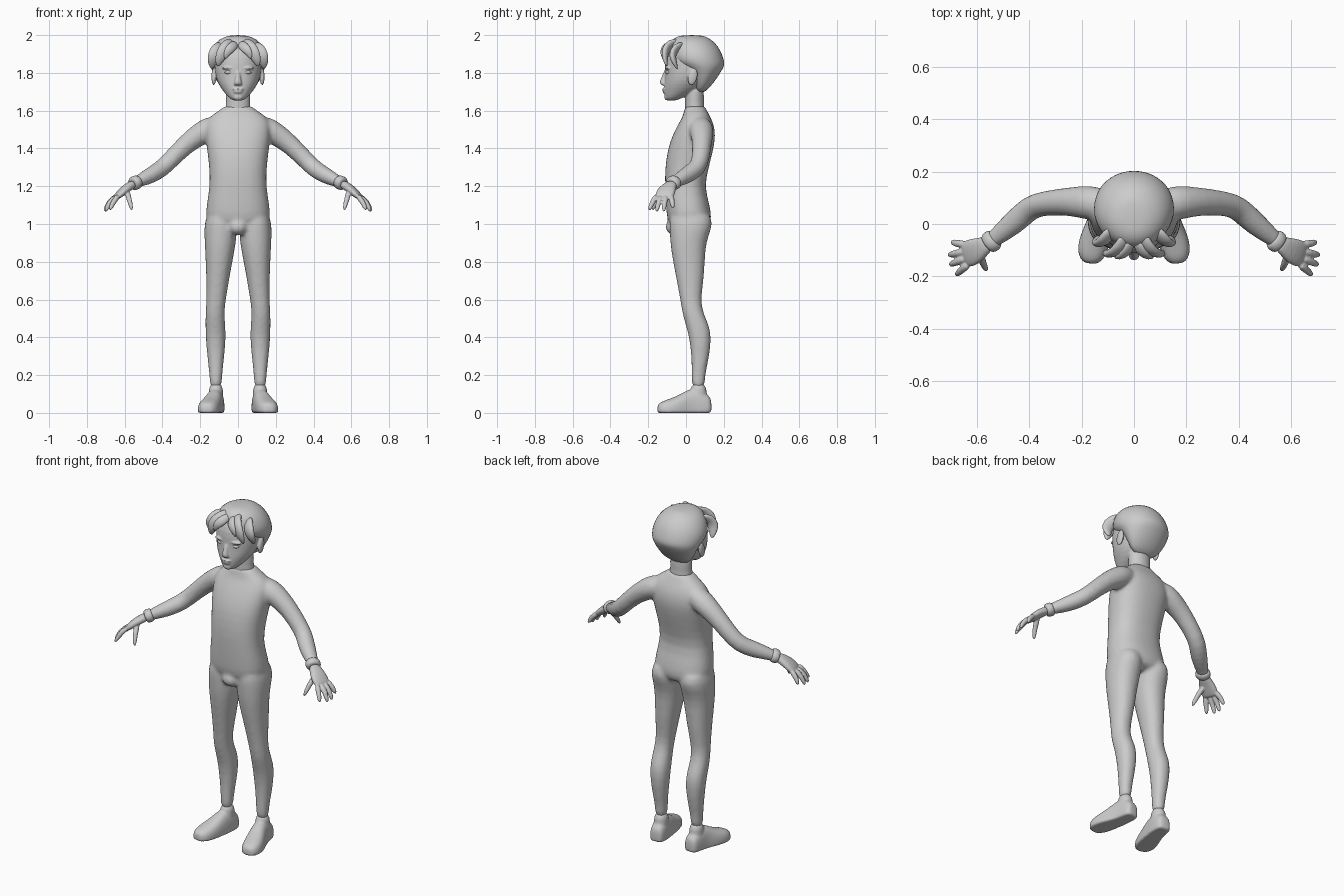
import bpy, bmesh, math
from mathutils import Vector, Matrix


def loft(bm, rings, side=None, n=16, e=2.0, mirror=False, floor=None):
    """Closed tube through rings (x, y, z, a, b); horizontal rings if side is None."""
    pts = [Vector(r[:3]) for r in rings]
    for s in ((1, -1) if mirror else (1,)):
        loops = []
        for i, r in enumerate(rings):
            if side is None:
                u, v = Vector((1, 0, 0)), Vector((0, 1, 0))
            else:
                t = (pts[min(i + 1, len(pts) - 1)] - pts[max(i - 1, 0)]).normalized()
                u = Vector(side)
                u = (u - t * u.dot(t)).normalized()
                v = t.cross(u)
            loop = []
            for k in range(n):
                c, d = (f(2 * math.pi * (k + .5) / n) for f in (math.cos, math.sin))
                c, d = (math.copysign(abs(q) ** (2 / e), q) * 1.02 for q in (c, d))
                p = pts[i] + u * c * r[3] + v * d * r[4]
                if floor is not None:
                    p.z = max(p.z, floor)
                loop.append(bm.verts.new((p.x * s, p.y, p.z)))
            loops.append(loop)
        for a, b in zip(loops, loops[1:]):
            for k in range(n):
                bm.faces.new((a[k], a[(k + 1) % n], b[(k + 1) % n], b[k]))
        bm.faces.new(loops[0])
        bm.faces.new(loops[-1])


def ball(bm, loc, size, mirror=False, tilt=0):
    for s in ((1, -1) if mirror else (1,)):
        m = (Matrix.Translation((loc[0] * s, loc[1], loc[2]))
             @ Matrix.Rotation(tilt, 4, 'X') @ Matrix.Diagonal((*size, 1)))
        bmesh.ops.create_uvsphere(bm, u_segments=16, v_segments=10, radius=1, matrix=m)


def span(rows):
    """Rows (z, y_front, y_back, x_in, x_out) to rings."""
    return [((xi + xo) / 2, (f + b) / 2, z, (xo - xi) / 2, (b - f) / 2)
            for z, f, b, xi, xo in rows]


def finish(bm, name, voxel=0, smooth=0, sub=1):
    bmesh.ops.recalc_face_normals(bm, faces=bm.faces)
    for f in bm.faces:
        f.smooth = True
    me = bpy.data.meshes.new(name)
    bm.to_mesh(me)
    bm.free()
    ob = bpy.data.objects.new(name, me)
    bpy.context.collection.objects.link(ob)
    if sub:
        ob.modifiers.new("sub", 'SUBSURF').levels = sub
        ob.modifiers["sub"].render_levels = sub
    if voxel:
        m = ob.modifiers.new("fuse", 'REMESH')
        m.mode, m.voxel_size, m.use_smooth_shade = 'VOXEL', voxel, True
    if smooth:
        m = ob.modifiers.new("smooth", 'SMOOTH')
        m.factor, m.iterations = .5, smooth
    return ob


# Body: torso, legs and arms fused together
bm = bmesh.new()
torso = [(.97, -.07, .11, .13), (1.02, -.10, .138, .172), (1.1, -.105, .125, .165),
         (1.2, -.11, .095, .147), (1.3, -.11, .12, .15), (1.4, -.095, .145, .163),
         (1.47, -.07, .156, .172), (1.53, -.04, .146, .172), (1.57, -.015, .127, .15),
         (1.605, -.008, .107, .09), (1.63, -.005, .1, .07)]
loft(bm, span([(z, f, b, -w, w) for z, f, b, w in torso]), n=20, e=2.4)
legs = [(1.08, -.08, .12, .02, .16), (1.0, -.09, .146, .008, .178),
        (.94, -.085, .118, .006, .178), (.86, -.08, .10, .018, .174),
        (.73, -.055, .098, .043, .168), (.6, -.03, .077, .065, .166),
        (.53, -.02, .09, .073, .172), (.46, 0, .125, .067, .172),
        (.39, .02, .135, .064, .171), (.28, .03, .12, .075, .16),
        (.2, .03, .1, .084, .151), (.12, .03, .1, .086, .149)]
loft(bm, span(legs), e=2.2, mirror=True)
ball(bm, (0, -.06, .985), (.055, .05, .045))
arm = [(.08, .07, 1.53, .05, .05), (.155, .08, 1.505, .068, .064), (.21, .085, 1.47, .06, .06),
       (.28, .085, 1.42, .05, .05), (.38, .075, 1.315, .046, .046), (.42, .04, 1.282, .048, .046),
       (.47, -.005, 1.253, .045, .043), (.52, -.045, 1.23, .035, .033),
       (.565, -.08, 1.205, .03, .025)]
loft(bm, arm, side=(0, 1, 0), mirror=True)
finish(bm, "body", .011, 4)

# Wrist cuffs
bm = bmesh.new()
loft(bm, [(.527, -.052, 1.226, .032, .03), (.533, -.057, 1.223, .043, .038),
          (.555, -.075, 1.213, .043, .038), (.561, -.08, 1.21, .032, .028)],
     side=(0, 1, 0), mirror=True)
finish(bm, "wrist_cuffs")

# Hands: palm, four fingers and thumb
bm = bmesh.new()
loft(bm, [(.55, -.07, 1.214, .028, .022), (.575, -.085, 1.2, .036, .023),
          (.605, -.103, 1.178, .05, .022), (.635, -.115, 1.15, .051, .018),
          (.648, -.12, 1.136, .044, .012)], side=(.2, 1, 0), e=2.4, mirror=True)
fingers = [((.63, -.153, 1.155), (.662, -.178, 1.115), (.68, -.197, 1.07)),
           ((.64, -.13, 1.15), (.685, -.148, 1.11), (.703, -.156, 1.062)),
           ((.643, -.105, 1.15), (.69, -.115, 1.11), (.707, -.118, 1.062)),
           ((.635, -.08, 1.155), (.68, -.074, 1.12), (.696, -.068, 1.08)),
           ((.59, -.105, 1.18), (.577, -.15, 1.135), (.56, -.18, 1.068))]
for f in fingers:
    loft(bm, [(*p, r, r) for p, r in zip(f, (.017, .0145, .01))],
         side=(.2, 1, .1), n=10, mirror=True)
finish(bm, "hands", .004, 2)

# Shoes: flat-soled foot plus ankle collar
bm = bmesh.new()
loft(bm, [(.112, .135, .03, .025, .035), (.113, .122, .03, .042, .065), (.117, .07, .03, .046, .1),
          (.125, .02, .02, .048, .105), (.14, -.03, .02, .055, .075), (.155, -.08, .015, .059, .06),
          (.164, -.12, .015, .052, .048), (.168, -.143, .015, .034, .035),
          (.169, -.151, .015, .018, .022)], side=(1, .15, 0), e=2.6, mirror=True, floor=0)
loft(bm, [(.117, .068, .03, .042, .05), (.117, .066, .1, .039, .045),
          (.117, .065, .16, .036, .04)], mirror=True)
finish(bm, "shoes", .007, 2)

# Head with neck, nose, lips, brow and ears
bm = bmesh.new()
skull = [(1.652, -.1, -.055, .025), (1.668, -.111, -.02, .048), (1.70, -.116, .06, .076),
         (1.74, -.115, .095, .103), (1.78, -.111, .12, .117), (1.82, -.112, .14, .123),
         (1.88, -.11, .15, .125), (1.93, -.09, .14, .11), (1.965, -.05, .1, .07)]
loft(bm, span([(z, f, b, -w, w) for z, f, b, w in skull]), n=20, e=2.1)
loft(bm, [(0, .05, 1.56, .075, .055), (0, .045, 1.62, .064, .05),
          (0, .045, 1.67, .064, .05), (0, .045, 1.74, .07, .05)])
loft(bm, [(0, -.103, 1.815, .014, .014), (0, -.112, 1.785, .012, .014),
          (0, -.122, 1.755, .018, .019), (0, -.12, 1.74, .023, .018),
          (0, -.112, 1.732, .018, .01)], n=12)
ball(bm, (0, -.114, 1.714), (.032, .012, .007))
ball(bm, (0, -.113, 1.7), (.026, .012, .008))
ball(bm, (0, -.1, 1.672), (.028, .016, .018))
ball(bm, (.047, -.093, 1.826), (.04, .02, .009), mirror=True)
ball(bm, (.128, .035, 1.78), (.013, .026, .047), mirror=True, tilt=-.2)
finish(bm, "head", .005, 2)

# Eyes
bm = bmesh.new()
ball(bm, (.047, -.092, 1.803), (.024, .016, .011), mirror=True)
finish(bm, "eyes", sub=0)

# Hair cap, longer at the nape
bm = bmesh.new()
cap = [(2.0, -.02, .08, .035), (1.99, -.055, .11, .075), (1.965, -.085, .15, .115),
       (1.92, -.092, .182, .143), (1.88, -.09, .196, .154), (1.845, -.07, .206, .15),
       (1.82, 0, .193, .14), (1.75, .04, .15, .11), (1.69, .05, .095, .065)]
loft(bm, span([(z, f, b, -w, w) for z, f, b, w in cap]), n=20)
finish(bm, "hair_cap")

# Fringe locks, parted in the middle and swept to both sides
bm = bmesh.new()
locks = [((.025, -.03, 1.965), (.045, -.088, 1.952), (.08, -.112, 1.915), (.1, -.112, 1.87),
          (.108, -.1, 1.832)),
         ((.08, -.01, 1.95), (.11, -.06, 1.93), (.13, -.075, 1.89), (.137, -.06, 1.85),
          (.138, -.045, 1.82)),
         ((.012, -.06, 1.96), (.022, -.1, 1.947), (.045, -.122, 1.925), (.062, -.126, 1.9),
          (.068, -.122, 1.872))]
for path, w in zip(locks, (.038, .036, .026)):
    loft(bm, [(*p, w * k, w * k * .55) for p, k in zip(path, (.7, 1, 1, .7, .15))],
         side=(1, -.3, .5), n=10, mirror=True)
finish(bm, "hair_fringe")
